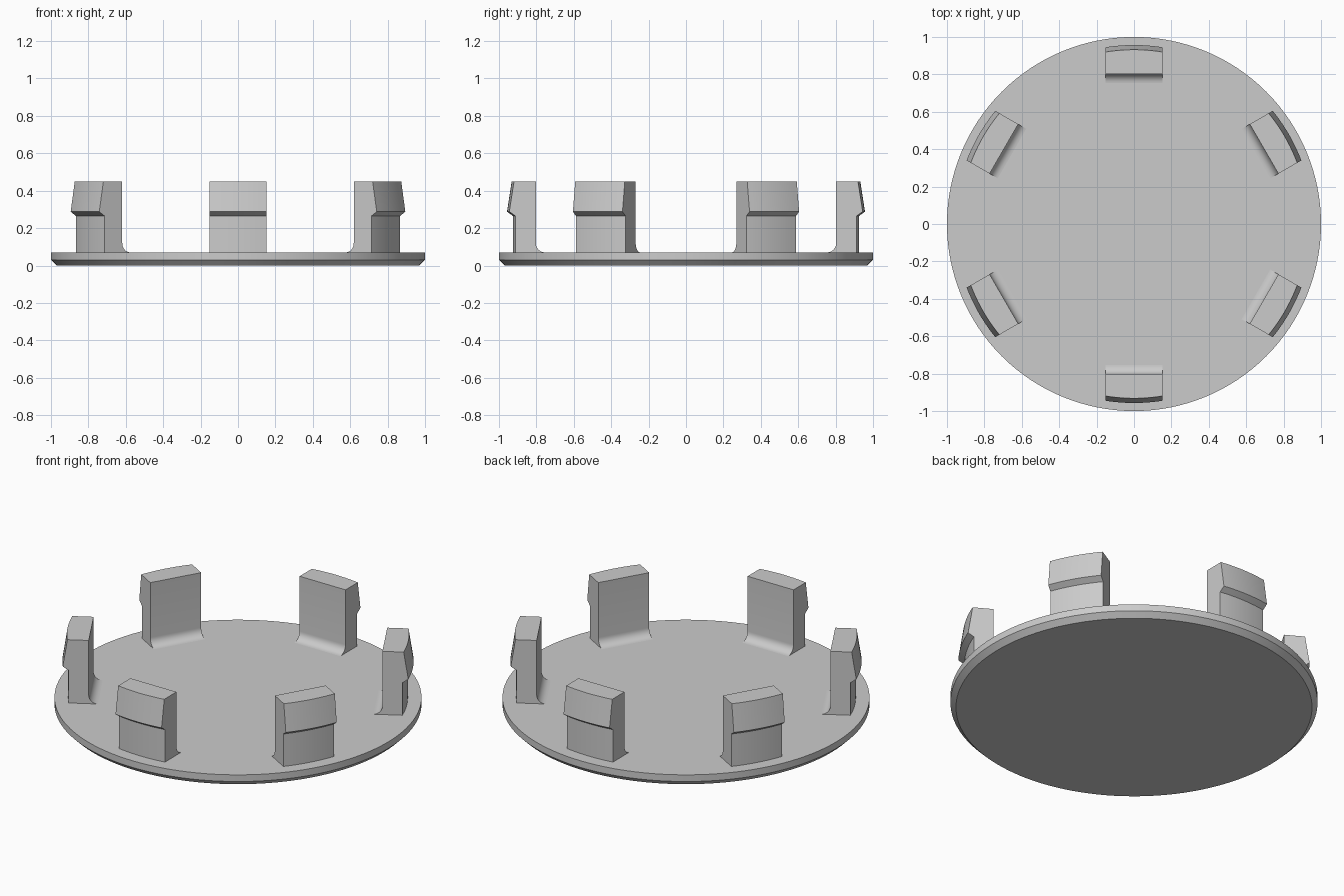
import bpy
import bmesh
from math import sin, cos, pi, sqrt, radians
from mathutils import Matrix

cube = bpy.data.objects.get("Cube")
if cube:
    bpy.data.objects.remove(cube, do_unlink=True)

grey = bpy.data.materials.new("plain grey")
grey.use_nodes = True
colour = (0.6, 0.6, 0.6, 1)
grey.diffuse_color = colour
grey.node_tree.nodes["Principled BSDF"].inputs["Base Color"].default_value = colour

DISC_TOP = 0.07


def skin(name, rings, cyclic_rings=False):
    """Join equal-length closed rings into a capped, smooth-by-angle solid."""
    bm = bmesh.new()
    loops = [[bm.verts.new(p) for p in ring] for ring in rings]
    n = len(loops[0])
    for a, b in zip(loops, loops[1:]):
        for i in range(n):
            j = (i + 1) % n
            bm.faces.new((a[i], a[j], b[j], b[i]))
    bm.faces.new(loops[0])
    bm.faces.new(loops[-1])
    bmesh.ops.recalc_face_normals(bm, faces=bm.faces)
    mesh = bpy.data.meshes.new(name)
    bm.to_mesh(mesh)
    bm.free()
    mesh.materials.append(grey)
    obj = bpy.data.objects.new(name, mesh)
    bpy.context.collection.objects.link(obj)
    bpy.ops.object.select_all(action="DESELECT")
    obj.select_set(True)
    bpy.context.view_layer.objects.active = obj
    bpy.ops.object.shade_smooth_by_angle(angle=radians(25))
    return obj


# Round cover with a chamfered lower rim
SIDES = 128
skin("cover_disc", [
    [(r * cos(2 * pi * i / SIDES), r * sin(2 * pi * i / SIDES), z) for i in range(SIDES)]
    for r, z in ((0.97, 0), (1, 0.03), (1, DISC_TOP))])

# Clip profile: flat inner wall with a foot fillet, curved outer wall with a snap lip
HALF_WIDTH, INNER, FILLET, TOP = 0.153, 0.803, 0.05, 0.45
outer = [(0.925, DISC_TOP - 0.02), (0.925, 0.265), (0.957, 0.288), (0.932, TOP)]
inner = [(INNER, TOP)]
for k in range(9):
    a = k / 8 * pi / 2
    inner.append((INNER - FILLET * (1 - cos(a)), DISC_TOP + FILLET * (1 - sin(a))))
inner.append((INNER - FILLET, DISC_TOP - 0.02))


def clip_section(x):
    """Outer points follow arcs about the disc axis; inner points stay flat."""
    return ([(x, sqrt(r * r - x * x), z) for r, z in outer]
            + [(x, y, z) for y, z in inner])


STEPS = 10
sections = [clip_section(HALF_WIDTH * (2 * s / STEPS - 1)) for s in range(STEPS + 1)]

# Six clips evenly spaced around the rim
for i in range(6):
    clip = skin(f"snap_clip_{i + 1}", sections)
    clip.data.transform(Matrix.Rotation(i * pi / 3, 4, "Z"))
